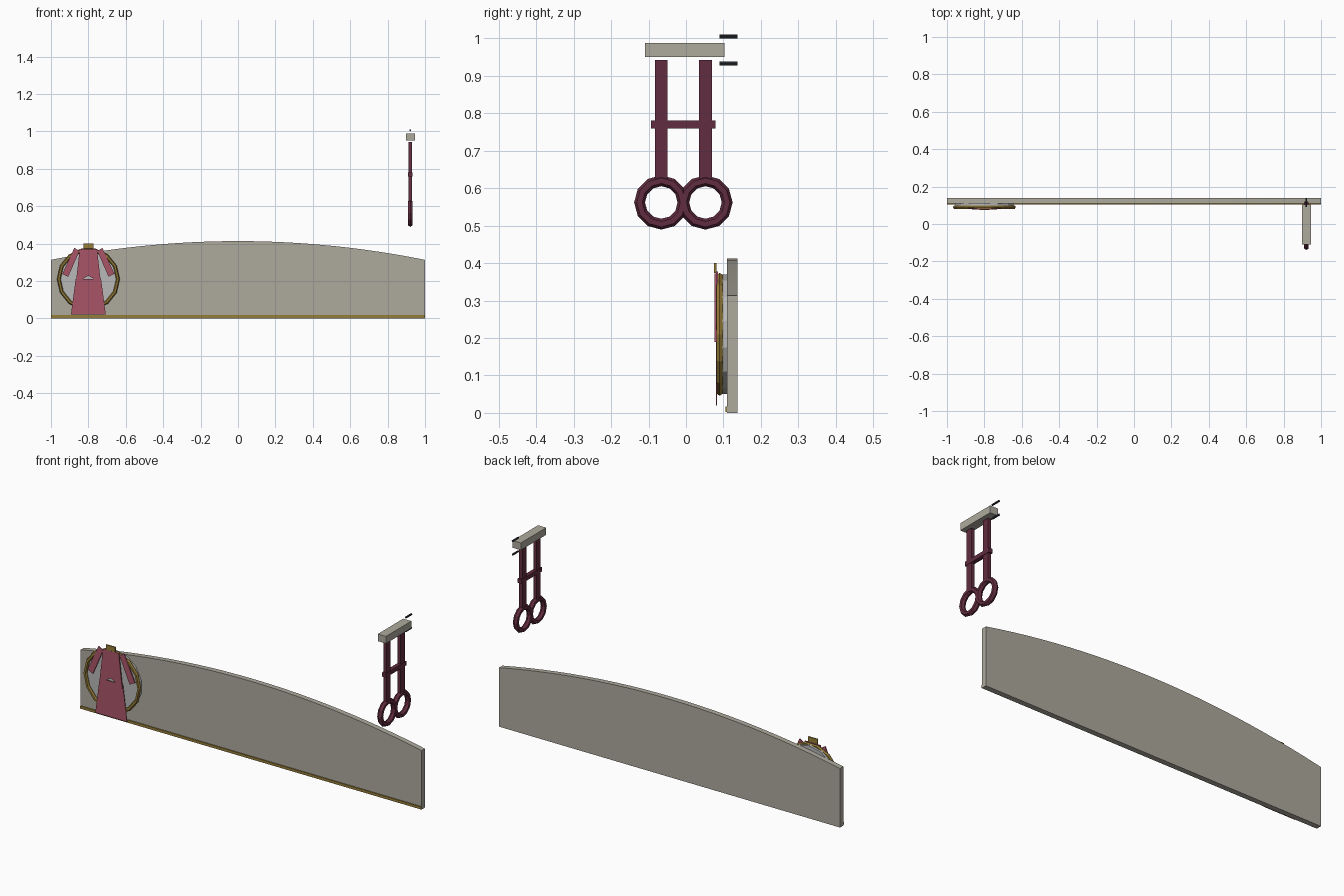
import bpy, bmesh, math
from mathutils import Vector, Matrix

if "Cube" in bpy.data.objects:
    bpy.data.objects.remove(bpy.data.objects["Cube"])


def material(name, rgb):
    m = bpy.data.materials.new(name)
    m.diffuse_color = (*rgb, 1)
    m.use_nodes = True
    m.node_tree.nodes["Principled BSDF"].inputs["Base Color"].default_value = m.diffuse_color
    return m


STONE = material("stone", (0.42, 0.40, 0.34))
GOLD = material("gold", (0.30, 0.20, 0.04))
PINK = material("pink", (0.40, 0.09, 0.14))
PLUM = material("plum", (0.12, 0.025, 0.05))
IRON = material("iron", (0.03, 0.035, 0.045))
PALE = material("pale_grey", (0.48, 0.48, 0.48))


def finish(name, bm, mat):
    bmesh.ops.recalc_face_normals(bm, faces=bm.faces)
    me = bpy.data.meshes.new(name)
    bm.to_mesh(me)
    bm.free()
    me.materials.append(mat)
    ob = bpy.data.objects.new(name, me)
    bpy.context.collection.objects.link(ob)
    return ob


def box(name, lo, hi, mat):
    lo, hi = Vector(lo), Vector(hi)
    bm = bmesh.new()
    bmesh.ops.create_cube(bm, size=1)
    for v in bm.verts:
        v.co = (lo + hi) / 2 + v.co * (hi - lo)
    return finish(name, bm, mat)


def panel(name, outline, y0, y1, mat):
    """Extrude an (x, z) outline from y0 back to y1."""
    bm = bmesh.new()
    f = bm.faces.new([bm.verts.new((x, y0, z)) for x, z in outline])
    ext = bmesh.ops.extrude_face_region(bm, geom=[f])["geom"]
    bmesh.ops.translate(bm, vec=(0, y1 - y0, 0),
                        verts=[g for g in ext if isinstance(g, bmesh.types.BMVert)])
    return finish(name, bm, mat)


def ring(name, centre, axis, major, minor, sides, tube_sides, mat):
    rot = (math.pi / 2, 0, 0) if axis == 'Y' else (0, math.pi / 2, 0)
    bpy.ops.mesh.primitive_torus_add(location=centre, rotation=rot, major_radius=major,
                                     minor_radius=minor, major_segments=sides,
                                     minor_segments=tube_sides)
    ob = bpy.context.object
    ob.name = name
    ob.data.materials.append(mat)
    return ob


def rod(name, centre, radius, length, sides, mat):
    """Cylinder lying along y."""
    bm = bmesh.new()
    bmesh.ops.create_cone(bm, cap_ends=True, segments=sides, radius1=radius,
                          radius2=radius, depth=length,
                          matrix=Matrix.Translation(centre) @ Matrix.Rotation(math.pi / 2, 4, 'X'))
    return finish(name, bm, mat)


# Fascia board with arched top, and its gold trim
N = 24
arch = [(1 - 2 * i / N, 0.413 - 0.1 * (1 - 2 * i / N) ** 2) for i in range(N + 1)]
panel("fascia_board", [(-1, 0), (1, 0)] + arch, 0.11, 0.138, STONE)
box("bottom_trim", (-1, 0.105, 0.003), (1, 0.11, 0.017), GOLD)

# Round emblem: backing disc and gold ring
CX, CZ = -0.8, 0.21
rod("emblem_disc", (CX, 0.104, CZ), 0.16, 0.014, 14, PALE)
ring("emblem_ring", (CX, 0.09, CZ), 'Y', 0.158, 0.010, 14, 6, GOLD)

# Garment on the emblem
panel("skirt", [(CX - 0.093, 0.02), (CX + 0.093, 0.02), (CX + 0.068, 0.21), (CX - 0.068, 0.21)],
      0.080, 0.083, PINK)
panel("bodice", [(CX - 0.067, 0.190), (CX, 0.228), (CX + 0.067, 0.190),
                 (CX + 0.046, 0.372), (CX - 0.046, 0.372)], 0.0765, 0.082, PINK)
for side, s in (("left", -1), ("right", 1)):
    panel(side + "_sleeve", [(CX + s * x, z) for x, z in
                             ((0.075, 0.377), (0.048, 0.360), (0.108, 0.222), (0.139, 0.238))],
          0.080, 0.085, PINK)
box("collar", (CX - 0.027, 0.075, 0.373), (CX + 0.027, 0.081, 0.40), GOLD)

# Hanging sign arm and its fixing pins
SX = 0.921
box("sign_arm", (SX - 0.024, -0.11, 0.950), (SX + 0.024, 0.103, 0.988), STONE)
for part, z in (("upper", 1.005), ("lower", 0.933)):
    rod(part + "_fixing_pin", (SX, 0.114, z), 0.005, 0.048, 8, IRON)

# Hanging shears: two blades, two finger rings, one crossbar
for part, y in (("front", -0.066), ("rear", 0.052)):
    box(part + "_blade", (SX - 0.009, y - 0.017, 0.615), (SX + 0.009, y + 0.017, 0.942), PLUM)
    ring(part + "_finger_ring", (SX, y, 0.562), 'X', 0.058, 0.0145, 12, 6, PLUM)
box("crossbar", (SX - 0.011, -0.093, 0.759), (SX + 0.011, 0.079, 0.781), PLUM)
